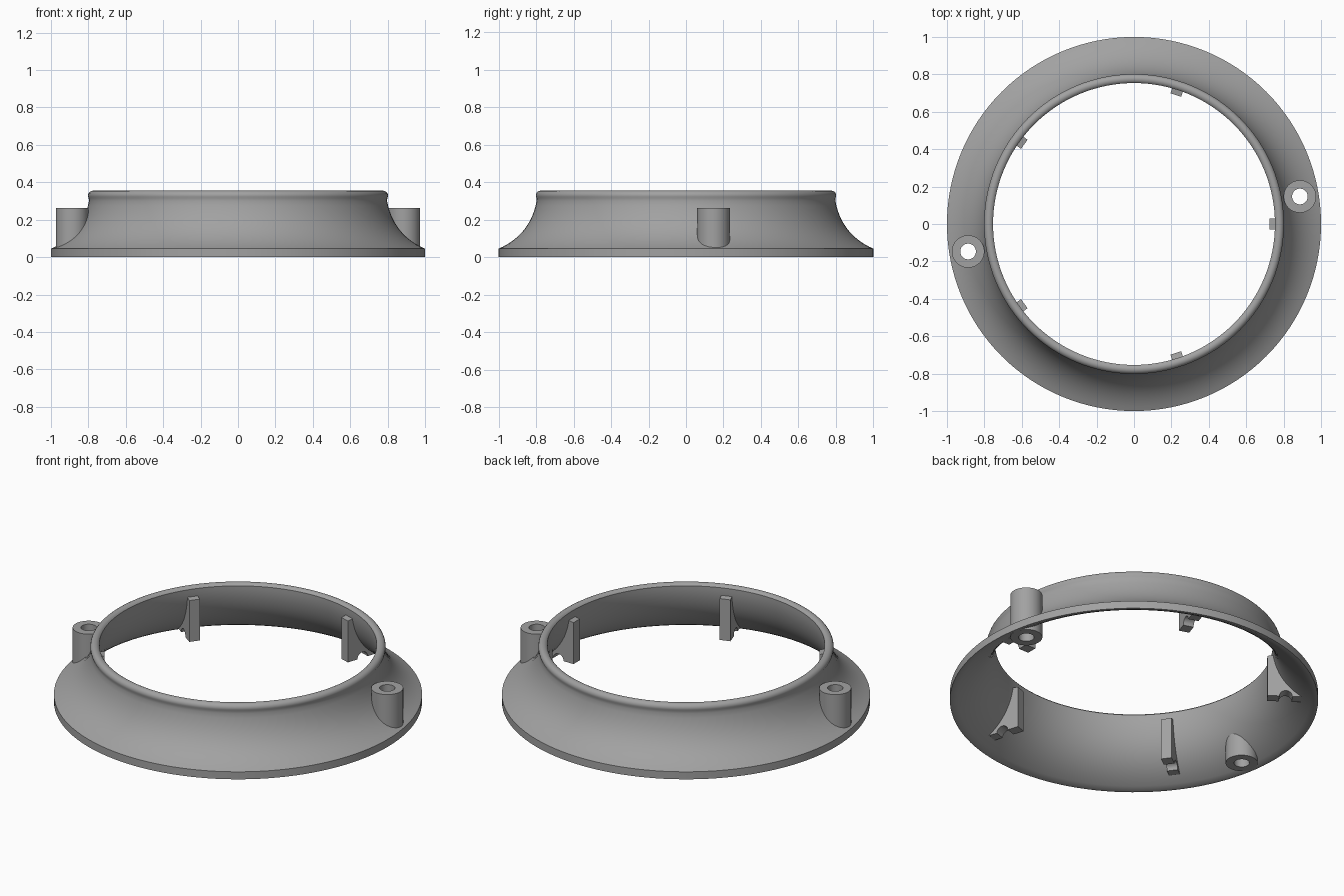
import bpy, bmesh, math
from mathutils import Matrix, Vector

if "Cube" in bpy.data.objects:
    bpy.data.objects.remove(bpy.data.objects["Cube"])

GREY = (0.36, 0.36, 0.36, 1)
mat = bpy.data.materials.new("plain grey")
mat.use_nodes = True
mat.diffuse_color = GREY
mat.node_tree.nodes["Principled BSDF"].inputs["Base Color"].default_value = GREY


def finish(name, bm, smooth=True):
    bmesh.ops.recalc_face_normals(bm, faces=bm.faces)
    mesh = bpy.data.meshes.new(name)
    bm.to_mesh(mesh)
    bm.free()
    mesh.materials.append(mat)
    ob = bpy.data.objects.new(name, mesh)
    bpy.context.collection.objects.link(ob)
    bpy.ops.object.select_all(action='DESELECT')
    bpy.context.view_layer.objects.active = ob
    ob.select_set(True)
    if smooth:
        bpy.ops.object.shade_smooth_by_angle(angle=math.radians(30))
    return ob


def lathe(name, profile, steps, centre=(0, 0)):
    """Spin a closed (radius, height) profile about a vertical axis."""
    bm = bmesh.new()
    rings = []
    for i in range(steps):
        a = 2 * math.pi * i / steps
        rings.append([bm.verts.new((centre[0] + r * math.cos(a),
                                    centre[1] + r * math.sin(a), z)) for r, z in profile])
    n = len(profile)
    for i in range(steps):
        p, q = rings[i], rings[(i + 1) % steps]
        for j in range(n):
            k = (j + 1) % n
            bm.faces.new((p[j], q[j], q[k], p[k]))
    return finish(name, bm)


def flare(a, b, c, steps=14):
    """Quadratic curve from a to c, pulled towards b."""
    a, b, c = Vector(a), Vector(b), Vector(c)
    ts = [i / steps for i in range(steps + 1)]
    return [tuple(a * (1 - t) ** 2 + b * 2 * t * (1 - t) + c * t * t) for t in ts]


# Flared shell with a rounded bead along the upper lip
outer = flare((1.0, 0.045), (0.83, 0.12), (0.797, 0.3))
inner = flare((0.757, 0.29), (0.79, 0.09), (0.985, 0.0))
bead = [(0.776 + 0.026 * math.cos(t), 0.329 + 0.026 * math.sin(t))
        for t in [math.radians(-30 + 20 * i) for i in range(10)]]
shell = lathe("flared_shell", [(1.0, 0.0)] + outer + bead + [(0.754, 0.32)] + inner, 128)

# Two screw bosses on opposite sides, with the shell opened behind each bore
BOSS = Vector((0.887, 0.147))
for side, sign in (("left", 1), ("right", -1)):
    c = BOSS * sign
    cutter_bm = bmesh.new()
    bmesh.ops.create_cone(cutter_bm, cap_ends=True, segments=32, radius1=0.06, radius2=0.06,
                          depth=1, matrix=Matrix.Translation((c.x, c.y, 0)))
    cutter = finish("bore_cutter", cutter_bm, smooth=False)
    mod = shell.modifiers.new("bore", 'BOOLEAN')
    mod.operation = 'DIFFERENCE'
    mod.solver = 'EXACT'
    mod.object = cutter
    bpy.context.view_layer.objects.active = shell
    bpy.ops.object.modifier_apply(modifier=mod.name)
    bpy.data.objects.remove(cutter)
    lathe(side + "_screw_boss", [(0.042, 0), (0.087, 0), (0.087, 0.263), (0.042, 0.263)], 48, c)

# Five inner ribs with a rounded notch in the foot
notch = [(0.825 - 0.035 * math.cos(t), 0.042 + 0.035 * math.sin(t))
         for t in [math.pi * i / 10 for i in range(11)]]
back = [(r + 0.012, z + 0.008) for r, z in reversed(inner) if z > 0.045]
rib = [(0.725, 0.042)] + notch + [(0.925, 0.042)] + back + [(0.725, 0.29)]
for i in range(5):
    bm = bmesh.new()
    face = bm.faces.new([bm.verts.new((r, -0.03, z)) for r, z in rib])
    ext = bmesh.ops.extrude_face_region(bm, geom=[face])
    moved = [v for v in ext["geom"] if isinstance(v, bmesh.types.BMVert)]
    bmesh.ops.translate(bm, verts=moved, vec=(0, 0.06, 0))
    bmesh.ops.rotate(bm, verts=bm.verts, cent=(0, 0, 0),
                     matrix=Matrix.Rotation(2 * math.pi * i / 5, 3, 'Z'))
    finish("inner_rib_%d" % (i + 1), bm)
